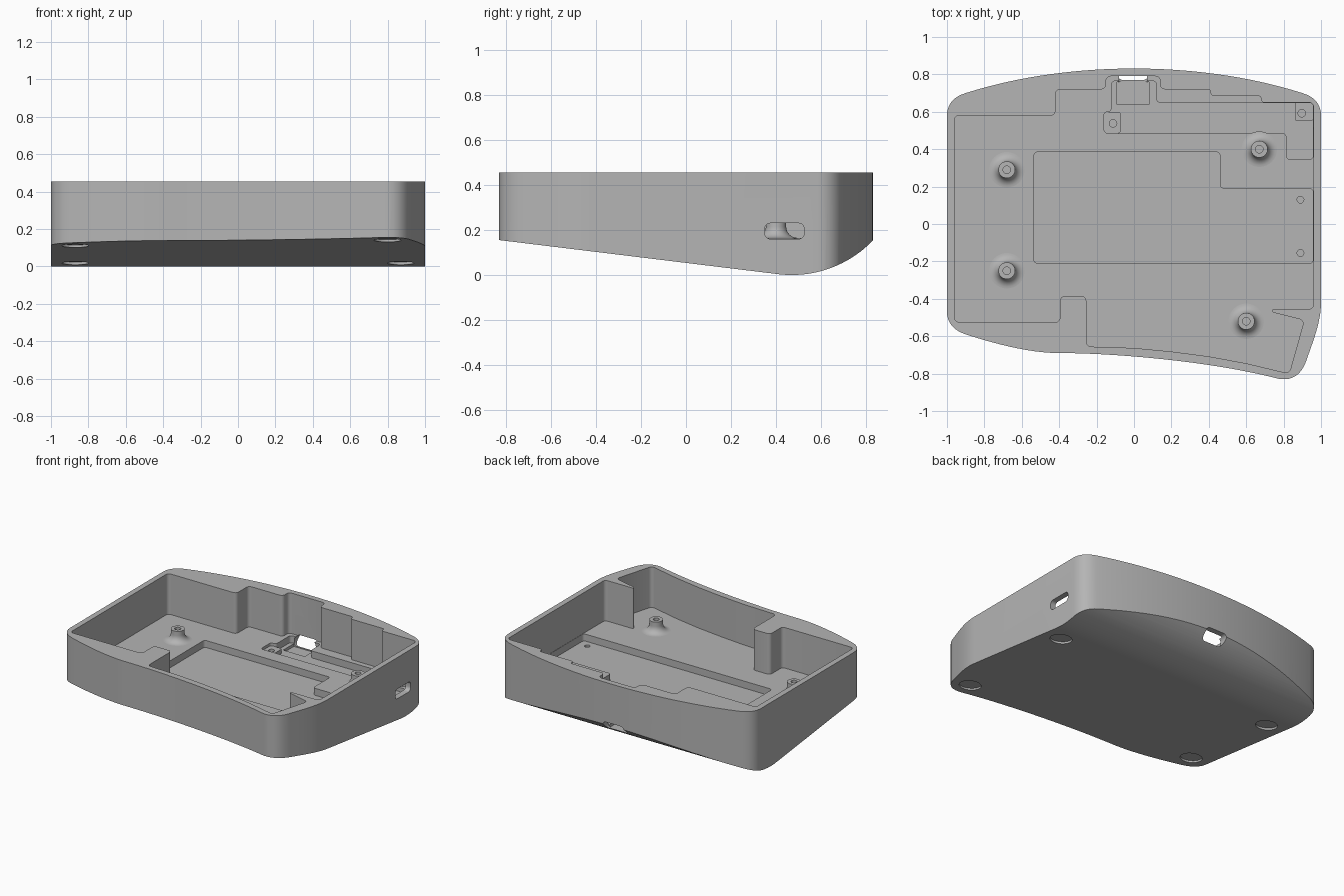
import bpy, bmesh, math
from mathutils import Vector
from mathutils.geometry import interpolate_bezier

if "Cube" in bpy.data.objects:
    bpy.data.objects.remove(bpy.data.objects["Cube"])

TOP, FLOOR, RECESS = 0.455, 0.165, 0.115

grey = bpy.data.materials.new("matte grey")
grey.use_nodes = True
grey.diffuse_color = (0.46, 0.46, 0.46, 1)
grey.node_tree.nodes["Principled BSDF"].inputs["Base Color"].default_value = grey.diffuse_color


def make(name, bm):
    bmesh.ops.recalc_face_normals(bm, faces=bm.faces)
    mesh = bpy.data.meshes.new(name)
    bm.to_mesh(mesh)
    bm.free()
    mesh.materials.append(grey)
    ob = bpy.data.objects.new(name, mesh)
    bpy.context.collection.objects.link(ob)
    return ob


def prism(name, points, start, end, axis="z"):
    """Extrude a flat outline along z (points are x, y) or x (points are y, z)."""
    place = (lambda p, d: (p[0], p[1], d)) if axis == "z" else (lambda p, d: (d, p[0], p[1]))
    bm = bmesh.new()
    face = bm.faces.new([bm.verts.new(place(p, start)) for p in points])
    ext = bmesh.ops.extrude_face_region(bm, geom=[face])
    shift = Vector(place((0, 0), end - start))
    bmesh.ops.translate(bm, vec=shift, verts=[g for g in ext["geom"] if isinstance(g, bmesh.types.BMVert)])
    return make(name, bm)


def rounded(points, radius):
    """Round the corners of a polygon, leaving gentle bends alone."""
    pts, out = [Vector(p) for p in points], []
    for i, p in enumerate(pts):
        a, b = pts[i - 1] - p, pts[(i + 1) % len(pts)] - p
        if a.angle(b) > 2.7:
            out.append(p)
            continue
        t = min(radius, a.length * 0.45, b.length * 0.45)
        s, e = p + a.normalized() * t, p + b.normalized() * t
        out += interpolate_bezier(s, s.lerp(p, 0.55), e.lerp(p, 0.55), e, 6)
    return [(p[0], p[1]) for p in out]


def rect(x0, x1, y0, y1):
    return [(x0, y0), (x1, y0), (x1, y1), (x0, y1)]


def disc(x, y, r, n=32):
    return [(x + r * math.cos(k * math.tau / n), y + r * math.sin(k * math.tau / n)) for k in range(n)]


def boolean(target, cutter, operation="DIFFERENCE"):
    mod = target.modifiers.new("cut", "BOOLEAN")
    mod.operation, mod.solver, mod.object = operation, "EXACT", cutter
    bpy.context.view_layer.objects.active = target
    bpy.ops.object.modifier_apply(modifier=mod.name)
    bpy.data.objects.remove(cutter)


# Outer outline: curved spans, joined by straight sides
spans = [
    ((0.9, 0.70), (0.35, 0.875), (-0.35, 0.875), (-0.9, 0.70), 32),
    ((-0.9, 0.70), (-0.965, 0.68), (-1, 0.64), (-1, 0.58), 10),
    ((-1, -0.47), (-1, -0.53), (-0.96, -0.57), (-0.9, -0.59), 10),
    ((-0.9, -0.59), (-0.73, -0.645), (-0.55, -0.69), (-0.4, -0.69), 12),
    ((-0.4, -0.69), (-0.1, -0.69), (0.42, -0.735), (0.77, -0.827), 24),
    ((0.77, -0.827), (0.85, -0.843), (0.9, -0.80), (0.925, -0.72), 12),
    ((0.925, -0.72), (0.96, -0.62), (1, -0.52), (1, -0.42), 12),
    ((1, 0.58), (1, 0.64), (0.965, 0.68), (0.9, 0.70), 10),
]
outline = []
for *ctrl, count in spans:
    for p in interpolate_bezier(*[Vector(c) for c in ctrl], count):
        if not outline or (p - outline[-1]).length > 1e-4:
            outline.append(p)
if (outline[0] - outline[-1]).length < 1e-4:
    outline.pop()
case = prism("case_shell", outline, -0.1, TOP)

# Sloping underside that sweeps up at the back
side = [(-0.9, 0.6), (-0.9, 0.163), (-0.83, 0.155)]
for k in range(25):
    a = -0.12 + k * (0.93 / 24)
    side.append((0.47 + 0.5 * math.sin(a), 0.5 - 0.5 * math.cos(a)))
side += [(0.95, 0.23), (0.95, 0.6)]
boolean(case, prism("underside_profile", side, -1.2, 1.2, "x"), "INTERSECT")

# Main cavity with stepped back wall and corner blocks
cavity = [
    (-0.96, 0.58), (-0.42, 0.58), (-0.42, 0.72), (-0.15, 0.72), (-0.15, 0.79), (0.14, 0.79),
    (0.14, 0.72), (0.41, 0.72), (0.41, 0.685), (0.68, 0.685), (0.68, 0.65), (0.96, 0.65),
    (0.96, -0.455), (0.74, -0.455), (0.74, -0.472), (0.91, -0.515), (0.83, -0.8),
    (0.6, -0.745), (0.4, -0.708), (0.2, -0.682), (0, -0.663), (-0.255, -0.655),
    (-0.255, -0.385), (-0.395, -0.385), (-0.395, -0.525), (-0.96, -0.525),
]
boolean(case, prism("cavity", rounded(cavity, 0.025), FLOOR, 0.6))

# Recesses in the floor
battery = [(-0.535, 0.385), (0.46, 0.385), (0.46, 0.19), (0.958, 0.19), (0.958, -0.21), (-0.535, -0.21)]
board = [
    (-0.16, 0.485), (0.815, 0.485), (0.815, 0.345), (0.958, 0.345), (0.958, 0.648),
    (0.12, 0.648), (0.12, 0.765), (-0.12, 0.765), (-0.12, 0.6), (-0.16, 0.6),
]
for shape in (battery, board):
    boolean(case, prism("recess", rounded(shape, 0.02), RECESS, FLOOR + 0.02))
boolean(case, prism("port_well", rect(-0.09, 0.08, 0.64, 0.76), 0.095, 0.15))

# Port tunnel through the back and switch slot through the side
port = prism("port_tunnel", rounded(rect(-0.09, 0.08, 0.1, 0.172), 0.03), 0, 0.25)
for v in port.data.vertices:
    x, z, d = v.co
    v.co = (x, 0.7 + d, z)
port.data.flip_normals()
boolean(case, port)
boolean(case, prism("switch_slot", rounded(rect(0.35, 0.525, 0.16, 0.23), 0.025), 0.9, 1.1, "x"))

# Small bores in the battery recess
for y in (0.13, -0.155):
    boolean(case, prism("bore", disc(0.89, y, 0.018, 20), RECESS - 0.03, RECESS + 0.02))

# Round foot recesses square to the sloping underside
for x, y in ((-0.87, -0.46), (-0.87, 0.30), (0.80, -0.70), (0.87, 0.30)):
    foot = prism("foot_recess", disc(0, 0, 0.072), -0.05, 0.012)
    foot.location = (x, y, 0.155 - 0.12 * (y + 0.83))
    foot.rotation_euler.x = -math.atan(0.12)
    bpy.context.view_layer.update()
    boolean(case, foot)

parts = [case]

# Drilled pads in the board recess
for name, box, hole in (
    ("left_pad", rect(-0.16, -0.07, 0.485, 0.6), (-0.112, 0.538)),
    ("right_pad", rect(0.86, 0.96, 0.55, 0.65), (0.897, 0.592)),
):
    pad = prism(name, rounded(box, 0.015), RECESS - 0.01, 0.145)
    boolean(pad, prism("bore", disc(*hole, 0.02, 20), RECESS, 0.2))
    parts.append(pad)

# Screw posts with flared bases, turned from one profile
flare = [(0.095 - 0.05 * math.sin(a), FLOOR + 0.05 - 0.05 * math.cos(a))
         for a in (k * math.pi / 16 for k in range(9))]
profile = [(0.095, FLOOR - 0.004)] + flare + [(0.045, 0.245), (0.02, 0.245), (0.02, 0.18), (0, 0.18)]
for i, (x, y) in enumerate(((-0.68, 0.29), (-0.68, -0.25), (0.67, 0.40), (0.60, -0.52))):
    bm = bmesh.new()
    vs = [bm.verts.new((r, 0, z)) for r, z in profile]
    es = [bm.edges.new(pair) for pair in zip(vs, vs[1:])]
    bmesh.ops.spin(bm, geom=vs + es, axis=(0, 0, 1), cent=(0, 0, 0), angle=math.tau, steps=32)
    bmesh.ops.remove_doubles(bm, verts=bm.verts, dist=1e-5)
    post = make(f"screw_post_{i + 1}", bm)
    post.location = (x, y, 0)
    parts.append(post)

# Smooth curved walls, keep the creases
bpy.ops.object.select_all(action="DESELECT")
for ob in parts:
    ob.select_set(True)
bpy.context.view_layer.objects.active = case
bpy.ops.object.shade_smooth_by_angle(angle=math.radians(28))
